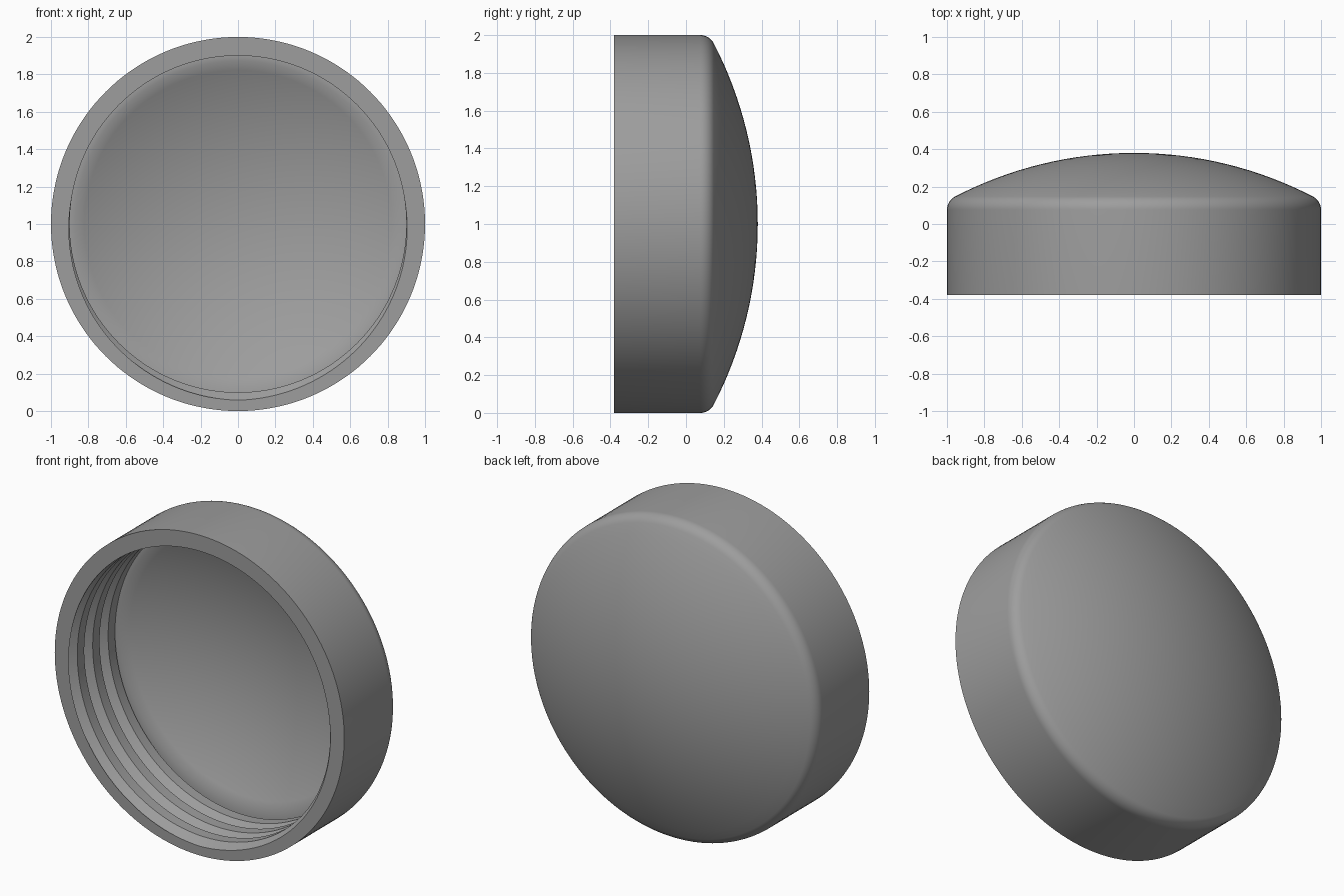
import bpy, bmesh, math

if "Cube" in bpy.data.objects:
    bpy.data.objects.remove(bpy.data.objects["Cube"])

N = 144                      # segments around the cap
FRONT, BACK = -0.38, 0.38    # rim plane and dome peak
WALL, ROOT = 0.90, 0.942     # inner wall radius and thread groove radius
PITCH, GROOVE = 0.152, 0.084
R = 2.08                     # outer dome radius
FILLET = 0.08
THICK = 0.10
LEDGE = 0.872                # radius where the ceiling dome starts
YC = BACK - R                # centre of both domes
SEAT = YC + math.sqrt((R - THICK) ** 2 - LEDGE ** 2)  # ledge behind the thread

bm = bmesh.new()


def point(r, a, y):
    return bm.verts.new((-r * math.sin(a), y, 1 - r * math.cos(a)))


def lathe(profile, pole_y):
    """Spin (radius, y) points about the cap axis and close at a pole."""
    rings = [[point(r, 2 * math.pi * i / N, y) for i in range(N)] for r, y in profile]
    for p, q in zip(rings, rings[1:]):
        for i in range(N):
            k = (i + 1) % N
            bm.faces.new((p[i], p[k], q[k], q[i]))
    pole = bm.verts.new((0, pole_y, 1))
    for i in range(N):
        bm.faces.new((rings[-1][i], rings[-1][(i + 1) % N], pole))


def dome(radius, start, steps=16):
    """Profile points from the start angle up to just before the pole."""
    angles = [start + (math.pi / 2 - start) * t / steps for t in range(steps)]
    return [(radius * math.cos(a), YC + radius * math.sin(a)) for a in angles]


# Threaded inner wall: a helical strip with a V groove and a flat crest
first, last = -2 * N, 5 * N
strip = []
for offset, r in ((-GROOVE / 2, WALL), (0, ROOT), (GROOVE / 2, WALL)):
    strip.append([point(r, 2 * math.pi * (g % N) / N, FRONT + PITCH * g / N + offset)
                  for g in range(first, last + 1)])
count = last - first
for i in range(count):
    for a, b in ((strip[0], strip[1]), (strip[1], strip[2])):
        bm.faces.new((a[i], a[i + 1], b[i + 1], b[i]))
    if i + 1 + N <= count:
        bm.faces.new((strip[2][i], strip[2][i + 1], strip[0][i + 1 + N], strip[0][i + N]))

# Trim the strip at the rim and at the ceiling
for y, side in ((FRONT, -1), (SEAT, 1)):
    bmesh.ops.bisect_plane(bm, geom=bm.verts[:] + bm.edges[:] + bm.faces[:], dist=1e-5,
                           plane_co=(0, y, 0), plane_no=(0, side, 0), clear_outer=True)

# Outer shell: straight side, rounded shoulder, shallow dome
yf = YC + math.sqrt((R - FILLET) ** 2 - (1 - FILLET) ** 2)
phi = math.atan2(yf - YC, 1 - FILLET)
outer = [(1, FRONT)]
outer += [(1 - FILLET + FILLET * math.cos(phi * t / 8), yf + FILLET * math.sin(phi * t / 8))
          for t in range(8)]
lathe(outer + dome(R, phi), BACK)

# Inner ceiling: dome concentric with the outer one
lathe(dome(R - THICK, math.acos(LEDGE / (R - THICK))), BACK - THICK)

# Flat rim and narrow ledge around the ceiling
for y in (FRONT, SEAT):
    loops = [e for e in bm.edges if e.is_boundary
             and all(abs(v.co.y - y) < 1e-4 for v in e.verts)]
    bmesh.ops.triangle_fill(bm, use_beauty=True, edges=loops, normal=(0, -1, 0))

bmesh.ops.recalc_face_normals(bm, faces=bm.faces[:])
mesh = bpy.data.meshes.new("threaded_cap")
bm.to_mesh(mesh)
bm.free()

cap = bpy.data.objects.new("threaded_cap", mesh)
bpy.context.collection.objects.link(cap)
grey = bpy.data.materials.new("grey")
grey.diffuse_color = (0.34, 0.34, 0.34, 1)
grey.use_nodes = True
grey.node_tree.nodes["Principled BSDF"].inputs["Base Color"].default_value = grey.diffuse_color
mesh.materials.append(grey)

bpy.context.view_layer.objects.active = cap
cap.select_set(True)
bpy.ops.object.shade_smooth_by_angle(angle=math.radians(30))
